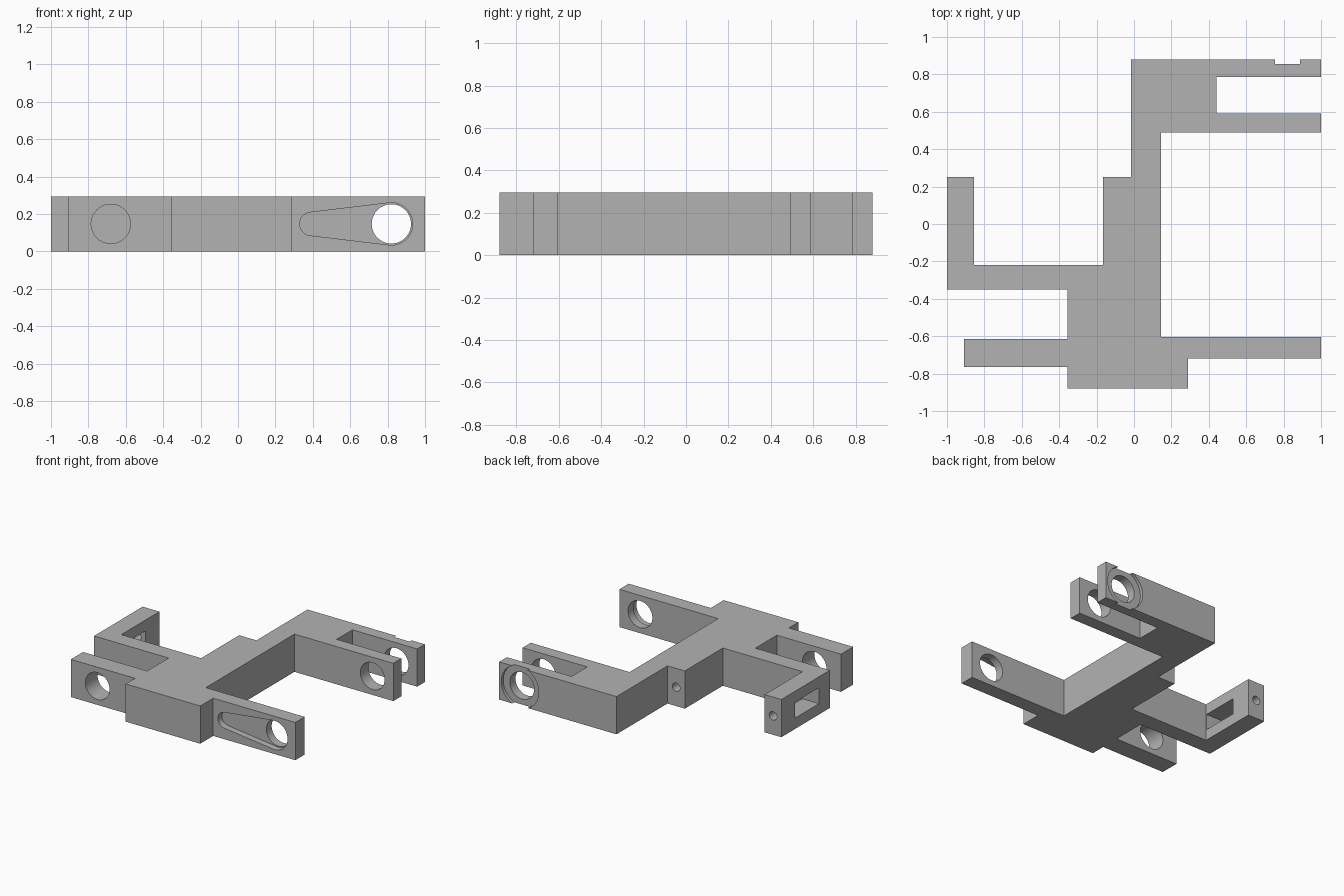
import bpy, bmesh, math
from mathutils import Vector

cube = bpy.data.objects.get("Cube")
if cube:
    bpy.data.objects.remove(cube, do_unlink=True)

HEIGHT = 0.295
MID = HEIGHT / 2

grey = bpy.data.materials.new("plain_grey")
grey.use_nodes = True
grey.diffuse_color = (0.45, 0.45, 0.45, 1)
grey.node_tree.nodes["Principled BSDF"].inputs["Base Color"].default_value = grey.diffuse_color


def prism(name, points, offset):
    """Solid made by sweeping a flat outline along an offset."""
    bm = bmesh.new()
    face = bm.faces.new([bm.verts.new(p) for p in points])
    swept = bmesh.ops.extrude_face_region(bm, geom=[face], use_keep_orig=True)
    verts = [v for v in swept["geom"] if isinstance(v, bmesh.types.BMVert)]
    bmesh.ops.translate(bm, verts=verts, vec=Vector(offset))
    bmesh.ops.recalc_face_normals(bm, faces=bm.faces)
    mesh = bpy.data.meshes.new(name)
    bm.to_mesh(mesh)
    bm.free()
    mesh.materials.append(grey)
    obj = bpy.data.objects.new(name, mesh)
    bpy.context.collection.objects.link(obj)
    return obj


def arc(x, r, start, end, steps):
    """Points of an arc in the xz plane at mid height."""
    angles = [start + (end - start) * i / steps for i in range(steps + 1)]
    return [(x + r * math.cos(a), MID + r * math.sin(a)) for a in angles]


def cut_y(name, outline, y0, y1):
    return prism(name, [(x, y0, z) for x, z in outline], (0, y1 - y0, 0))


def bore(name, x, r, y0, y1, sides=64):
    return cut_y(name, arc(x, r, 0, math.tau, sides)[:-1], y0, y1)


# Bracket body with all its arms, as one outline
outline = [
    (-1, 0.25), (-1, -0.35), (-0.355, -0.35), (-0.355, -0.615),
    (-0.91, -0.615), (-0.91, -0.765), (-0.355, -0.765), (-0.355, -0.88),
    (0.29, -0.88), (0.29, -0.72), (1, -0.72), (1, -0.605),
    (0.145, -0.605), (0.145, 0.49), (1, 0.49), (1, 0.59),
    (0.44, 0.59), (0.44, 0.785), (1, 0.785), (1, 0.88),
    (-0.015, 0.88), (-0.015, 0.25), (-0.165, 0.25), (-0.165, -0.22),
    (-0.855, -0.22), (-0.855, 0.25),
]
body = prism("bracket_body", [(x, y, 0) for x, y in outline], (0, 0, HEIGHT))

# Tapered pocket: two circles joined by their tangents
big_x, big_r, small_x, small_r = 0.82, 0.113, 0.392, 0.062
tangent = math.acos((big_r - small_r) / (big_x - small_x))
lean = math.pi - tangent
pocket = (arc(big_x, big_r, -lean, lean, 40)
          + arc(small_x, small_r, lean, math.tau - lean, 24))

cutters = [
    cut_y("pocket_cutter", pocket, -0.8, -0.67),
    bore("front_arm_bore", 0.82, 0.105, -0.8, -0.5),
    bore("fork_bore", 0.82, 0.105, 0.4, 1),
    bore("fork_recess", 0.82, 0.162, 0.855, 1),
    bore("side_arm_bore", -0.68, 0.105, -0.85, -0.5),
    bore("hook_pin_hole", -0.928, 0.033, 0, 0.4, 32),
    bore("body_pin_hole", -0.09, 0.033, 0.05, 0.4, 32),
    prism("hook_window", [(-1.1, y, z) for y, z in
                          ((-0.215, 0.085), (0.08, 0.085), (0.08, 0.21), (-0.215, 0.21))],
          (0.3, 0, 0)),
]

# Cut every hole, then drop the cutters
bpy.context.view_layer.objects.active = body
body.select_set(True)
for cutter in cutters:
    cutter.hide_render = True
    mod = body.modifiers.new(cutter.name, "BOOLEAN")
    mod.operation = "DIFFERENCE"
    mod.solver = "EXACT"
    mod.object = cutter
    bpy.ops.object.modifier_apply(modifier=mod.name)
    bpy.data.objects.remove(cutter, do_unlink=True)

bpy.ops.object.shade_smooth_by_angle(angle=math.radians(30))
